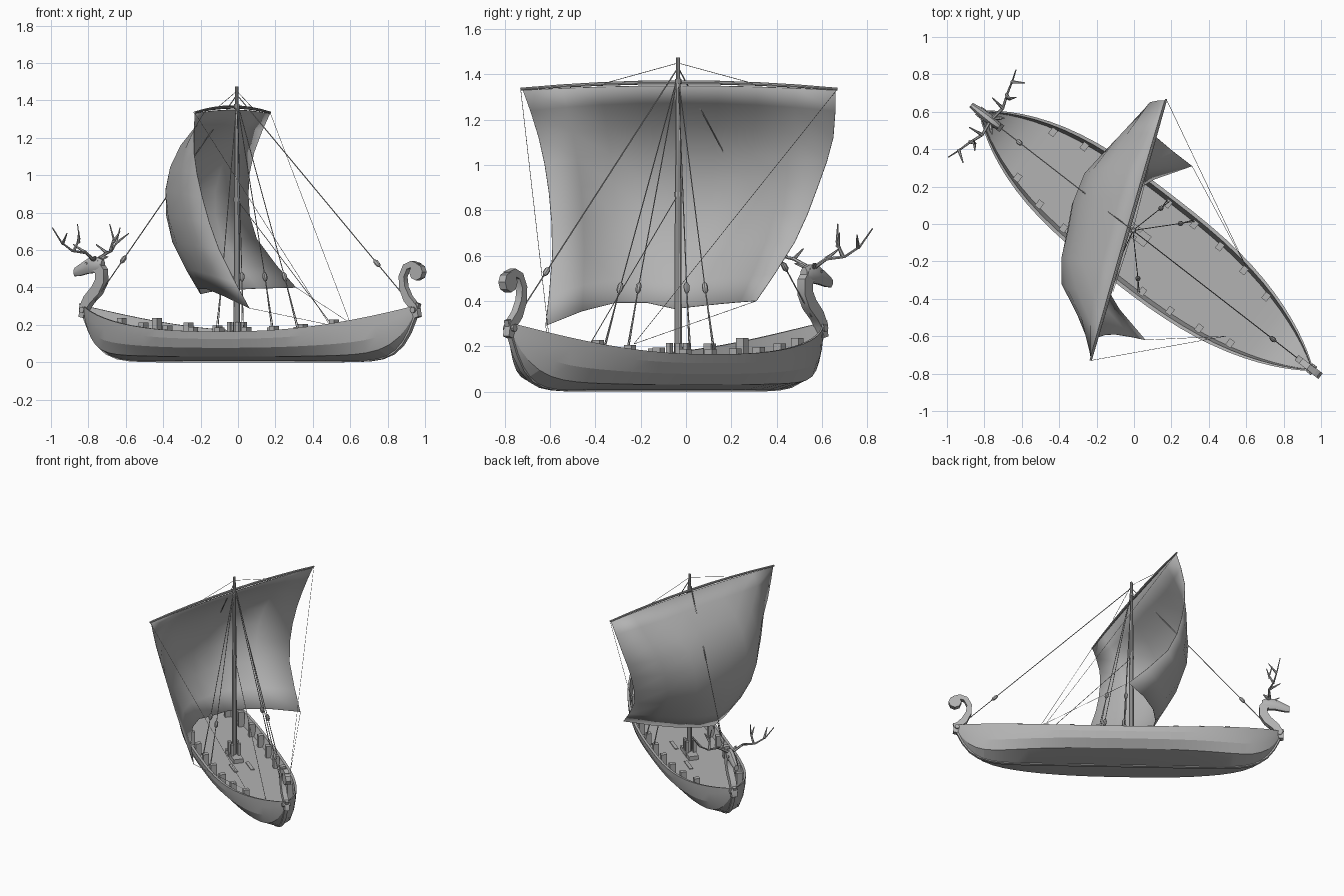
import bpy, bmesh, math
from mathutils import Vector

cube = bpy.data.objects.get("Cube")
if cube:
    bpy.data.objects.remove(cube, do_unlink=True)

grey = bpy.data.materials.new("weathered_grey")
grey.use_nodes = True
grey.diffuse_color = (0.45, 0.45, 0.45, 1)
grey.node_tree.nodes["Principled BSDF"].inputs["Base Color"].default_value = grey.diffuse_color

# Ship frame: u runs to the bow, v to the port side
CENTRE = Vector((0.065, -0.09, 0))
U, V, Z = Vector((-0.79, 0.613, 0)), Vector((-0.613, -0.79, 0)), Vector((0, 0, 1))


def ship(u, v, z):
    return CENTRE + U * u + V * v + Z * z


def finish(name, bm, angle=35):
    bmesh.ops.recalc_face_normals(bm, faces=bm.faces)
    mesh = bpy.data.meshes.new(name)
    bm.to_mesh(mesh)
    bm.free()
    mesh.materials.append(grey)
    ob = bpy.data.objects.new(name, mesh)
    bpy.context.collection.objects.link(ob)
    bpy.ops.object.select_all(action="DESELECT")
    ob.select_set(True)
    bpy.context.view_layer.objects.active = ob
    bpy.ops.object.shade_smooth_by_angle(angle=math.radians(angle))
    return ob


def loft(bm, rings):
    """Skin closed rings and cap both ends."""
    rows = [[bm.verts.new(p) for p in ring] for ring in rings]
    n = len(rows[0])
    for a, b in zip(rows, rows[1:]):
        for i in range(n):
            j = (i + 1) % n
            bm.faces.new((a[i], a[j], b[j], b[i]))
    bm.faces.new(rows[0])
    bm.faces.new(rows[-1])


def tube(bm, pts, radii, sides=6):
    pts = [Vector(p) for p in pts]
    if not isinstance(radii, (list, tuple)):
        radii = [radii] * len(pts)
    rings = []
    for i, p in enumerate(pts):
        tangent = pts[min(i + 1, len(pts) - 1)] - pts[max(i - 1, 0)]
        q = tangent.to_track_quat("Z", "Y")
        angles = [math.tau * k / sides for k in range(sides)]
        rings.append([p + q @ Vector((math.cos(a), math.sin(a), 0)) * radii[i] for a in angles])
    loft(bm, rings)


def ribbon(bm, path, depth, width):
    """Sweep a rectangle along a path of (u, z) in the ship's middle plane."""
    rings = []
    for i, (u, z) in enumerate(path):
        a, b = path[max(i - 1, 0)], path[min(i + 1, len(path) - 1)]
        t = Vector((b[0] - a[0], b[1] - a[1])).normalized()
        d = depth[i] / 2 if isinstance(depth, list) else depth / 2
        rings.append([ship(u - t.y * d * s, width / 2 * w, z + t.x * d * s)
                      for s, w in ((1, 1), (1, -1), (-1, -1), (-1, 1))])
    loft(bm, rings)


def box(bm, u, v, z0, z1, lu, lv):
    loft(bm, [[ship(u + a * lu / 2, v + b * lv / 2, z)
               for a, b in ((1, 1), (1, -1), (-1, -1), (-1, 1))] for z in (z0, z1)])


# Hull lines
END = 1.13


def beam(u):
    return 0.278 * max(0, 1 - abs(u / END) ** (3 if u > 0 else 2.6)) ** 0.9


def sheer(u):
    return 0.165 + 0.14 * abs(u / END) ** 2.5


def keel_z(u):
    return 0.006 + 0.275 * abs(u / END) ** 12


# Hull shell with sloping bulwark and deck
section = ((1, 1), (0.985, 0.75), (0.92, 0.45), (0.72, 0.15), (0.08, 0))
bm = bmesh.new()
rings = []
for i in range(33):
    u = 1.125 * math.sin(math.pi / 2 * (i / 16 - 1))
    w, top, k = beam(u), sheer(u), keel_z(u)
    deck = max(0.1, k + 0.4 * (top - k))
    half = [(max(w * 0.88 - 0.008, 0.0015), deck), (max(w * 0.96 - 0.008, 0.002), top)]
    half += [(w * a, k + (top - k) * f) for a, f in section]
    rings.append([ship(u, v, z) for v, z in half] + [ship(u, -v, z) for v, z in reversed(half)])
loft(bm, rings)
finish("hull", bm, 12)

# Keel and both stems
bm = bmesh.new()
ribbon(bm, [(u, keel_z(u) + 0.004) for u in
            (1.14 * math.sin(math.pi / 2 * (i / 14 - 1)) for i in range(29))], 0.02, 0.024)
finish("keel", bm)

# Bow neck and stern curl
bm = bmesh.new()
ribbon(bm, [(1.13, 0.24), (1.12, 0.29), (1.09, 0.335), (1.035, 0.385), (1.005, 0.435), (1.005, 0.485), (1.04, 0.525)],
       [0.03, 0.045, 0.055, 0.06, 0.06, 0.06, 0.06], 0.042)
finish("bow_neck", bm)
bm = bmesh.new()
ribbon(bm, [(-1.135, 0.24), (-1.12, 0.29), (-1.07, 0.34), (-1.04, 0.4), (-1.035, 0.46), (-1.06, 0.51),
            (-1.1, 0.525), (-1.14, 0.51)], [0.03, 0.045, 0.045, 0.04, 0.035, 0.035, 0.035, 0.04], 0.034)
tube(bm, [ship(-1.135, -0.019, 0.483), ship(-1.135, 0.019, 0.483)], 0.045, 8)
finish("stern_curl", bm)

# Stem bosses where the rails meet
bm = bmesh.new()
for u in (1.12, -1.12):
    tube(bm, [ship(u, -0.028, 0.28), ship(u, 0.028, 0.28)], 0.016, 8)
finish("stem_bosses", bm)

# Stag head: skull, ears, eyes
bm = bmesh.new()
loft(bm, [[ship(u, h * 0.65 * math.cos(a), z + h * math.sin(a))
           for a in (math.tau * (k + 0.5) / 8 for k in range(8))]
          for u, z, h in ((0.995, 0.52, 0.03), (1.03, 0.52, 0.045), (1.09, 0.515, 0.043),
                          (1.15, 0.493, 0.033), (1.185, 0.482, 0.024))])
for s in (1, -1):
    tube(bm, [ship(1.04, 0.02 * s, 0.545), ship(1.02, 0.04 * s, 0.56), ship(1.0, 0.055 * s, 0.565)],
         [0.007, 0.01, 0.002])
    tube(bm, [ship(1.09, 0.02 * s, 0.53), ship(1.09, 0.029 * s, 0.53)], 0.008)
finish("stag_head", bm)

# Antlers: one main beam and its tines, mirrored
bm = bmesh.new()
branches = [
    ((1.05, 0.02, 0.55), (1.04, 0.09, 0.585), (1.07, 0.17, 0.595), (1.09, 0.24, 0.64), (1.11, 0.295, 0.72)),
    ((1.07, 0.16, 0.595), (1.04, 0.15, 0.66), (1.06, 0.14, 0.74)),
    ((1.045, 0.15, 0.64), (1.02, 0.18, 0.7)),
    ((1.09, 0.23, 0.635), (1.03, 0.27, 0.69)),
    ((1.04, 0.09, 0.585), (1.12, 0.1, 0.63)),
]
for s in (1, -1):
    for path in branches:
        n = len(path)
        tube(bm, [ship(u, v * s, z) for u, v, z in path], [0.0095 - 0.0065 * i / (n - 1) for i in range(n)])
finish("antlers", bm)

# Rail blocks
bm = bmesh.new()
for i in range(9):
    u = 0.75 - 0.18 * i
    for s in (1, -1):
        box(bm, u, s * (beam(u) - 0.05), 0.1, sheer(u) + 0.022, 0.034, 0.042)
finish("rail_blocks", bm)

# Mast with its step and collars
MAST = ship(0.09, 0, 0)


def mast(z):
    return MAST + Z * z


bm = bmesh.new()
tube(bm, [mast(0.09), mast(0.9), mast(1.475)], [0.018, 0.015, 0.009], 10)
for z, r in ((0.86, 0.018), (1.36, 0.015)):
    tube(bm, [mast(z), mast(z + 0.02)], r, 10)
finish("mast", bm)
bm = bmesh.new()
box(bm, 0.09, 0, 0.1, 0.13, 0.2, 0.07)
for a in (1, -1):
    for b in (1, -1):
        box(bm, 0.09 + a * 0.028, b * 0.026, 0.1, 0.215, 0.022, 0.022)
finish("mast_step", bm)

# Deck hatches
bm = bmesh.new()
for u, v in ((-0.08, 0.06), (0.26, -0.06), (-0.08, -0.06)):
    box(bm, u, v, 0.095, 0.106, 0.13, 0.025)
finish("deck_hatches", bm)

# Yard
yard_a, yard_b = Vector((-0.232, -0.73, 1.335)), Vector((0.172, 0.668, 1.335))
bm = bmesh.new()
steps = [i / 8 for i in range(9)]
tube(bm, [yard_a.lerp(yard_b, t) + Z * 0.12 * t * (1 - t) for t in steps],
     [0.006 + 0.012 * t * (1 - t) for t in steps], 8)
finish("yard", bm)


# Sail: three edge-to-edge columns, each a smooth curve, blended across
def spline(pts, t):
    n = len(pts) - 1
    i = min(int(t * n), n - 1)
    f = t * n - i
    p0, p1, p2, p3 = (Vector(pts[min(max(i + k, 0), n)]) for k in (-1, 0, 1, 2))
    return p1 + 0.5 * f * (p2 - p0 + f * (2 * p0 - 5 * p1 + 4 * p2 - p3 + f * (3 * (p1 - p2) + p3 - p0)))


near = [(-0.23, -0.72, 1.33), (-0.235, -0.65, 1.12), (-0.19, -0.605, 0.88), (-0.1, -0.59, 0.6), (0.06, -0.62, 0.29)]
middle = [(-0.03, -0.03, 1.35), (-0.235, -0.03, 1.17), (-0.35, -0.03, 0.93), (-0.33, -0.04, 0.64), (-0.2, -0.05, 0.365)]
far = [(0.17, 0.66, 1.33), (0.085, 0.65, 1.12), (0.055, 0.58, 0.9), (0.1, 0.48, 0.66), (0.31, 0.31, 0.4)]
N = 8
bm = bmesh.new()
grid = []
for j in range(N + 1):
    t = j / N
    a, b, c = spline(near, t), spline(middle, t), spline(far, t)
    row = []
    for i in range(N + 1):
        s = i / N
        p = a * (1 - s) * (1 - 2 * s) + b * 4 * s * (1 - s) + c * s * (2 * s - 1)
        wave = math.sin(math.tau * s)
        p.x -= 0.045 * math.sin(math.pi * t) * wave ** 2
        p.z += 0.06 * t ** 4 * max(0, wave)
        row.append(bm.verts.new(p))
    grid.append(row)
for r, q in zip(grid, grid[1:]):
    for i in range(N):
        bm.faces.new((r[i], r[i + 1], q[i + 1], q[i]))
sail = finish("sail", bm, 60)
cloth = sail.modifiers.new("cloth", "SOLIDIFY")
cloth.thickness = 0.003
cloth.offset = 0

# Rigging ropes and their blocks
ropes, blocks = bmesh.new(), bmesh.new()


def rope(a, b, r, block=None):
    tube(ropes, [a, b], r, 5)
    if block:
        mid = a.lerp(b, block)
        d = (b - a).normalized() * 0.024
        tube(blocks, [mid - d, mid - d * 0.5, mid + d * 0.5, mid + d], [0.006, 0.013, 0.013, 0.006], 8)


rope(mast(1.43), ship(1.05, 0, 0.33), 0.003, 0.8)
rope(mast(1.43), ship(-1.11, 0, 0.29), 0.003, 0.79)
for s in (1, -1):
    for u in (0.03, -0.145):
        foot = ship(u, 0.245 * s, 0.16)
        rope(mast(1.4), foot, 0.0025, 0.76)
        rope(mast(1.4).lerp(foot, 0.76), foot + U * 0.012, 0.0025)
cleat_far, cleat_near = Vector((0.6, -0.23, 0.21)), Vector((0.49, -0.6, 0.2))
for tip, clew, cleat in ((yard_b, Vector(far[-1]), cleat_far), (yard_a, Vector(near[-1]), cleat_near)):
    rope(tip, cleat, 0.0013)
    rope(clew, cleat, 0.0013)
    rope(mast(1.45), MAST.lerp(Vector((tip.x, tip.y, 0)), 0.47) + Z * 1.36, 0.0015)
rope(mast(0.87), ship(-0.64, 0, 0.11), 0.002)
finish("ropes", ropes)
finish("rope_blocks", blocks)
